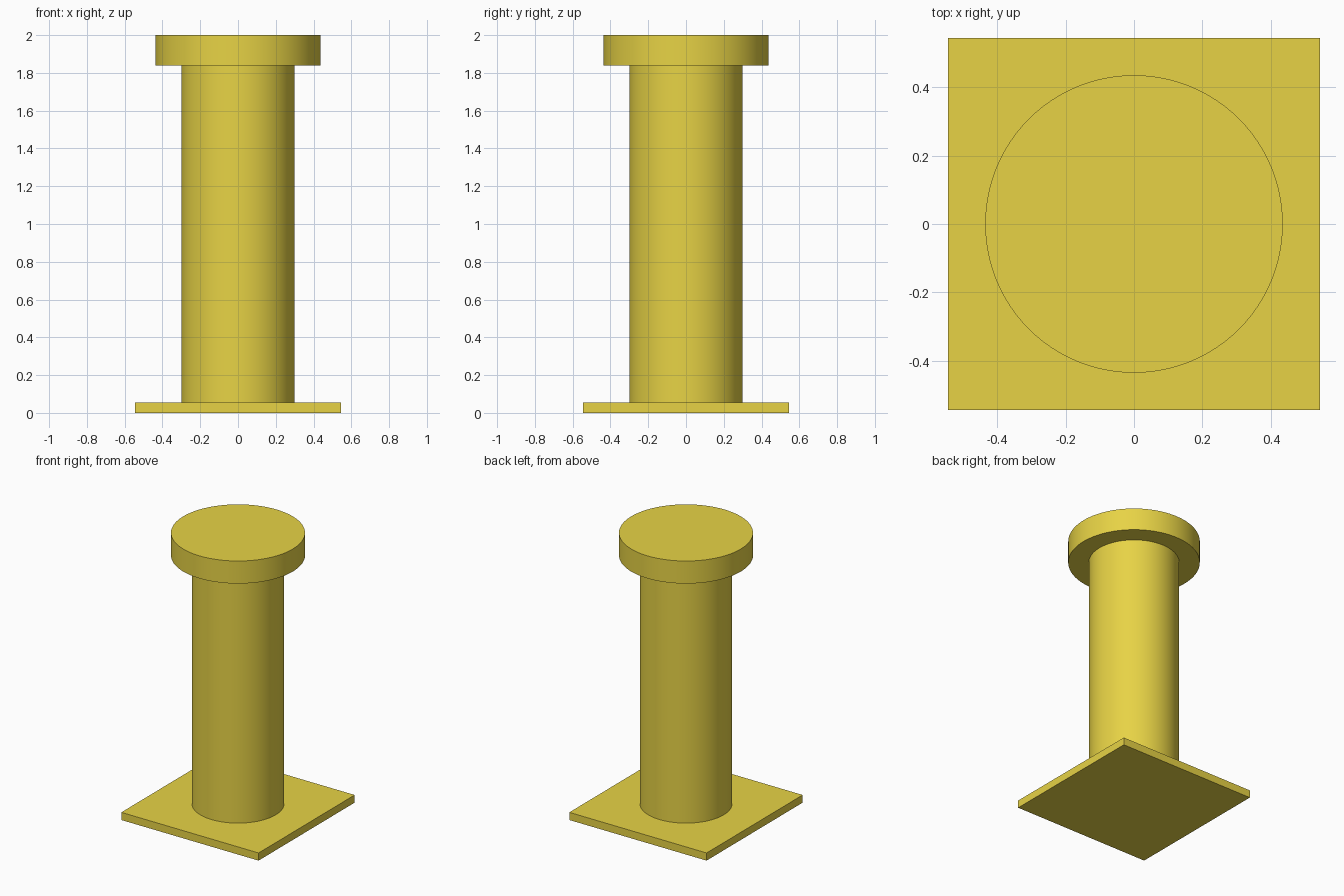
import bpy
from math import radians

if "Cube" in bpy.data.objects:
    bpy.data.objects.remove(bpy.data.objects["Cube"])

yellow = bpy.data.materials.new("yellow")
yellow.diffuse_color = (0.80, 0.65, 0.06, 1)
yellow.use_nodes = True
yellow.node_tree.nodes["Principled BSDF"].inputs["Base Color"].default_value = yellow.diffuse_color


def finish(name):
    ob = bpy.context.object
    ob.name = name
    ob.data.materials.append(yellow)
    return ob


def cylinder(name, radius, z0, z1):
    bpy.ops.mesh.primitive_cylinder_add(
        vertices=96, radius=radius, depth=z1 - z0, location=(0, 0, (z0 + z1) / 2))
    bpy.ops.object.shade_smooth_by_angle(angle=radians(30))
    return finish(name)


BASE_TOP, CAP_BOTTOM, TOP = 0.055, 1.838, 2.0

# Square base plate
bpy.ops.mesh.primitive_cube_add(size=1, location=(0, 0, BASE_TOP / 2))
base = finish("base_plate")
base.scale = (1.09, 1.09, BASE_TOP)
bpy.ops.object.transform_apply(location=False, rotation=False, scale=True)

# Round post and its wider cap
cylinder("post", 0.30, BASE_TOP, CAP_BOTTOM)
cylinder("cap", 0.436, CAP_BOTTOM, TOP)
